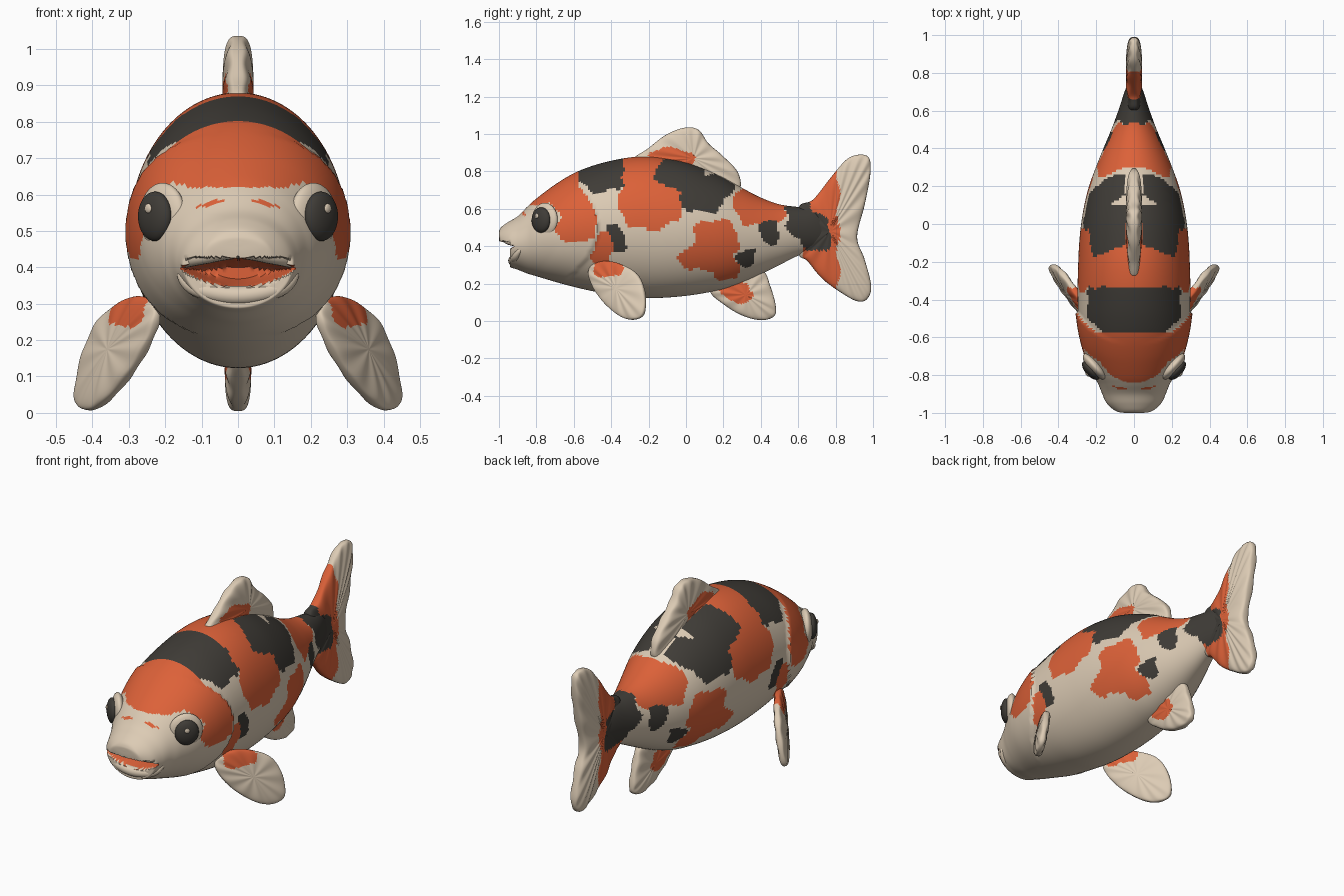
import bpy, bmesh, math
from mathutils import Vector

if bpy.data.objects.get("Cube"):
    bpy.data.objects.remove(bpy.data.objects["Cube"])


def material(name, rgb):
    m = bpy.data.materials.new(name)
    m.use_nodes = True
    m.diffuse_color = (*rgb, 1)
    bsdf = m.node_tree.nodes["Principled BSDF"]
    bsdf.inputs["Base Color"].default_value = (*rgb, 1)
    bsdf.inputs["Roughness"].default_value = 0.7
    return m


CREAM, ORANGE, DARK = range(3)
MATS = [material("cream", (0.72, 0.60, 0.46)),
        material("orange", (0.72, 0.12, 0.04)),
        material("charcoal", (0.05, 0.045, 0.038))]


def finish(obj):
    bpy.ops.object.select_all(action='DESELECT')
    obj.select_set(True)
    bpy.context.view_layer.objects.active = obj
    bpy.ops.object.shade_smooth_by_angle(angle=math.radians(50))


def spline(points, steps, closed=False):
    """Catmull-Rom resampling of points of any dimension."""
    n, out = len(points), []
    pick = (lambda i: points[i % n]) if closed else (lambda i: points[max(0, min(n - 1, i))])
    for i in range(n if closed else n - 1):
        for k in range(steps):
            t = k / steps
            out.append([0.5 * (2 * b + (c - a) * t + (2*a - 5*b + 4*c - d) * t * t
                               + (3*b - a - 3*c + d) * t ** 3)
                        for a, b, c, d in zip(pick(i - 1), pick(i), pick(i + 1), pick(i + 2))])
    return out if closed else out + [list(points[-1])]


def loft(name, rings, paint):
    """Skin closed rings, cap the ends and colour each face by its centre."""
    bm = bmesh.new()
    rows = [[bm.verts.new(p) for p in ring] for ring in rings]
    n = len(rows[0])
    for a, b in zip(rows, rows[1:]):
        for i in range(n):
            j = (i + 1) % n
            bm.faces.new((a[i], a[j], b[j], b[i]))
    bm.faces.new(rows[0])
    bm.faces.new(rows[-1])
    bmesh.ops.recalc_face_normals(bm, faces=bm.faces)
    for f in bm.faces:
        f.material_index = paint(f.calc_center_median())
    mesh = bpy.data.meshes.new(name)
    bm.to_mesh(mesh)
    bm.free()
    for m in MATS:
        mesh.materials.append(m)
    obj = bpy.data.objects.new(name, mesh)
    bpy.context.collection.objects.link(obj)
    finish(obj)
    return obj


def blob(p, cy, cz, ry, rz):
    """Wobbly rounded spot, projected from the side."""
    y = p.y + 0.010 * math.sin(p.z * 42) + 0.006 * math.sin(p.z * 75 + 1)
    z = p.z + 0.010 * math.sin(p.y * 40 + 2)
    return abs((y - cy) / ry) ** 2.5 + abs((z - cz) / rz) ** 2.5 < 1


# Markings: colour, centre y and z, radii
SPOTS = [(ORANGE, -.19, .67, .17, .18), (ORANGE, -.21, .84, .15, .13),
         (DARK, -.455, .80, .125, .11), (DARK, -.03, .79, .13, .09),
         (DARK, .09, .68, .12, .10), (DARK, .18, .72, .07, .08),
         (ORANGE, .16, .43, .115, .115), (ORANGE, .08, .34, .115, .07),
         (ORANGE, .21, .29, .07, .075), (ORANGE, .40, .63, .14, .12),
         (DARK, .45, .48, .05, .068), (DARK, .325, .34, .05, .045),
         (DARK, -.375, .44, .05, .073), (ORANGE, -.445, .38, .05, .10)]
TAIL_SPOTS = [(DARK, .605, .56, .07, .11), (DARK, .69, .47, .085, .10)]


def gill_line(z):
    return -0.47 - 2.2 * (z - 0.5) ** 2


def mouth_depth(x, z):
    """Positive inside the mouth opening."""
    q = (x / 0.15) ** 2
    return min(z - (0.345 + 0.045 * q), (0.425 - 0.02 * q) - z)


def paint_body(p):
    if p.y < -0.75 and mouth_depth(p.x, p.z) > 0.001:
        return ORANGE
    if p.y < max(gill_line(p.z), -0.58):
        if blob(p, -.775, .54, .095, .09):
            return CREAM
        edge = 0.565 + 0.035 * max(0, 1 - abs(p.x) / 0.08)
        if p.z > edge or blob(p, -.59, .56, .12, .14):
            return ORANGE
        return CREAM
    colour = CREAM
    if p.y > 0.625:
        colour = ORANGE if p.y < 0.815 + 0.012 * math.sin(p.z * 30) else CREAM
    for c, *shape in SPOTS + TAIL_SPOTS:
        if blob(p, *shape):
            colour = c
    if abs(p.x) < 0.045 and p.z > 0.6 and -0.12 < p.y < 0.27:
        colour = ORANGE if p.y < 0.05 else CREAM
    return colour


# Body: stations of y, top, bottom, half width
STATIONS = [(-1, .470, .460, .01), (-.998, .485, .425, .07), (-.985, .505, .35, .105),
            (-.95, .53, .295, .145), (-.90, .56, .275, .168), (-.85, .61, .255, .188),
            (-.80, .655, .24, .215), (-.70, .73, .21, .262), (-.60, .79, .183, .285),
            (-.50, .83, .16, .295), (-.40, .857, .14, .298), (-.30, .875, .128, .298),
            (-.20, .88, .123, .295), (-.10, .87, .126, .29), (0, .85, .135, .28),
            (.10, .815, .15, .263), (.20, .77, .17, .238), (.30, .712, .205, .202),
            (.40, .66, .25, .162), (.50, .624, .30, .12), (.60, .61, .35, .083),
            (.70, .60, .385, .05), (.78, .55, .42, .02)]


def body_point(y, top, bottom, half, a):
    x, z = half * math.cos(a), (top + bottom) / 2 + (top - bottom) / 2 * math.sin(a)
    # gill cover swelling
    gap = gill_line(z) - y
    if gap > 0 and abs(z - 0.5) < 0.28:
        x *= 1 + 0.045 * max(0, 1 - gap / 0.2)
    # set the chin back and hollow the mouth
    d = mouth_depth(x, z)
    if z < 0.425:
        y = max(y, -0.94 + max(0, min(0.13, 6 * d)))
    return (x, y, z)


SIDES = 120
rings = [[body_point(*s, math.tau * i / SIDES) for i in range(SIDES)]
         for s in spline(STATIONS, 8)]
loft("body", rings, paint_body)


def fin(name, centre, outline, thick, place, paint):
    """Pillow-shaped fin swollen from a side outline, with faint rays."""
    edge = spline(outline, 9, closed=True)
    layers, rings = 36, []
    for k in range(layers + 1):
        t = math.pi * (0.01 + 0.98 * k / layers)
        s, c = math.sin(t), math.cos(t)
        w = math.copysign(abs(c) ** 0.55, c) * thick
        rings.append([place(centre[0] + (y - centre[0]) * s, centre[1] + (z - centre[1]) * s,
                            w * (1 + 0.12 * s * math.cos(i * math.tau / 9)))
                      for i, (y, z) in enumerate(edge)])
    loft(name, rings, paint)


def upright(y, z, w):
    return (w, y, z)


def spotted(*shape):
    return lambda p: ORANGE if blob(p, *shape) else CREAM


def paint_tail(p):
    if any(blob(p, *s) for _, *s in TAIL_SPOTS):
        return DARK
    return paint_body(p)


# Fins on the centre line
fin("tail_fin", (.77, .48),
    [(.60, .60), (.68, .65), (.78, .775), (.86, .865), (.93, .89), (.98, .87), (.985, .78),
     (.955, .62), (.915, .45), (.955, .33), (.99, .19), (.97, .12), (.92, .105),
     (.84, .145), (.73, .225), (.65, .32), (.60, .37)], .043, upright, paint_tail)
fin("dorsal_fin", (.04, .87),
    [(-.28, .855), (-.20, .925), (-.10, 1.0), (0, 1.035), (.07, 1.02), (.12, .95),
     (.20, .88), (.28, .79), (.275, .70), (.10, .74), (-.10, .80)],
    .042, upright, spotted(-.09, .86, .13, .065))
fin("anal_fin", (.32, .14),
    [(.13, .16), (.20, .09), (.30, .03), (.40, .005), (.47, .025), (.48, .08),
     (.45, .19), (.41, .27), (.30, .28), (.20, .23)],
    .036, upright, spotted(.27, .16, .085, .06))

# Paired front fins, swept out and back
NORMAL = Vector((1, -0.6, 0.2)).normalized()
for side, word in ((1, "left"), (-1, "right")):
    def swept(y, z, w, side=side):
        p = Vector((0.23 + 0.6 * (y + 0.51) + 0.2 * (0.25 - z), y, z)) + NORMAL * w
        return (side * p.x, p.y, p.z)
    fin(word + "_pectoral_fin", (-.36, .17),
        [(-.50, .30), (-.43, .32), (-.35, .305), (-.26, .25), (-.22, .15), (-.225, .04),
         (-.28, .008), (-.35, .025), (-.43, .09), (-.49, .17), (-.52, .25)],
        .028, swept, spotted(-.42, .285, .08, .05))


def ball(name, centre, radii, turn, colour):
    bpy.ops.mesh.primitive_uv_sphere_add(segments=32, ring_count=20, location=centre,
                                         rotation=(0, 0, turn))
    obj = bpy.context.object
    obj.name = name
    obj.scale = radii
    obj.data.materials.append(MATS[colour])
    finish(obj)


# Eyes with sockets and glints
for side, word in ((1, "left"), (-1, "right")):
    turn = -side * math.radians(42)
    ball(word + "_eye_socket", (side * .207, -.755, .54), (.034, .088, .092), turn, CREAM)
    ball(word + "_eye", (side * .228, -.775, .54), (.03, .062, .068), turn, DARK)
    ball(word + "_eye_glint", (side * .247, -.798, .562), (.006, .013, .013), turn, CREAM)


def lip(name, half_path, radius):
    """Tapered tube mirrored across the centre line."""
    path = half_path + [(-x, y, z) for x, y, z in half_path[-2::-1]]
    curve = bpy.data.curves.new(name, 'CURVE')
    curve.dimensions = '3D'
    curve.bevel_depth, curve.bevel_resolution = radius, 5
    curve.use_fill_caps = True
    points = spline(path, 8)
    line = curve.splines.new('POLY')
    line.points.add(len(points) - 1)
    for i, (q, p) in enumerate(zip(line.points, points)):
        q.co = (*p, 1)
        q.radius = 0.3 + 0.7 * math.sin(math.pi * i / (len(points) - 1)) ** 0.6
    curve.materials.append(MATS[CREAM])
    obj = bpy.data.objects.new(name, curve)
    bpy.context.collection.objects.link(obj)
    finish_select = bpy.ops.object.select_all(action='DESELECT')
    obj.select_set(True)
    bpy.context.view_layer.objects.active = obj
    bpy.ops.object.convert(target='MESH')
    finish(bpy.context.object)


# Lips
lip("upper_lip", [(.16, -.89, .408), (.10, -.945, .428), (0, -.970, .447)], .024)
lip("lower_lip", [(.16, -.885, .385), (.115, -.915, .342), (0, -.925, .322)], .026)
